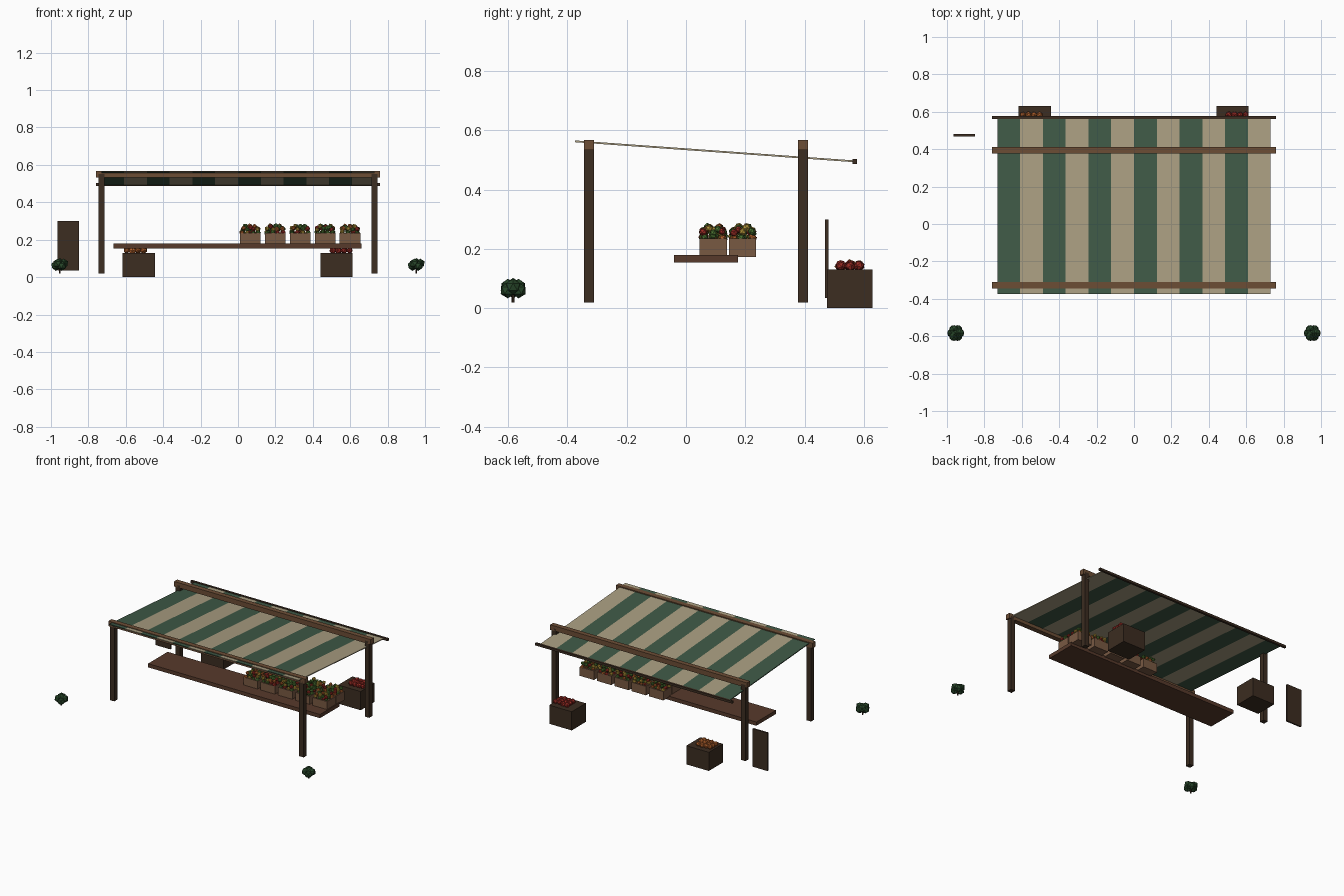
import bpy, bmesh, math, random
from mathutils import Vector, Matrix

if "Cube" in bpy.data.objects:
    bpy.data.objects.remove(bpy.data.objects["Cube"])

random.seed(4)


def mat(name, r, g, b):
    m = bpy.data.materials.new(name)
    m.diffuse_color = (r, g, b, 1)
    m.use_nodes = True
    m.node_tree.nodes["Principled BSDF"].inputs["Base Color"].default_value = m.diffuse_color
    return m


DARK = mat("dark_wood", 0.045, 0.026, 0.015)
BEAM = mat("beam_wood", 0.15, 0.075, 0.036)
SHELF = mat("shelf_wood", 0.095, 0.042, 0.024)
CRATE = mat("crate_wood", 0.19, 0.10, 0.055)
GREEN = mat("green_cloth", 0.05, 0.10, 0.062)
CREAM = mat("cream_cloth", 0.40, 0.34, 0.22)
LEAF = mat("leaf", 0.02, 0.06, 0.022)
RED = mat("red_fruit", 0.33, 0.025, 0.018)
ORANGE = mat("orange_fruit", 0.45, 0.12, 0.025)
YELLOW = mat("yellow_fruit", 0.45, 0.30, 0.04)
VEG = mat("green_veg", 0.07, 0.17, 0.03)


def finish(name, bm, mats):
    me = bpy.data.meshes.new(name)
    bm.to_mesh(me)
    bm.free()
    for m in mats:
        me.materials.append(m)
    ob = bpy.data.objects.new(name, me)
    bpy.context.collection.objects.link(ob)
    return ob


def add_box(bm, lo, hi):
    lo, hi = Vector(lo), Vector(hi)
    mtx = Matrix.Translation((lo + hi) / 2) @ Matrix.Diagonal((*(hi - lo), 1))
    bmesh.ops.create_cube(bm, size=1, matrix=mtx)


def box(name, lo, hi, m):
    bm = bmesh.new()
    add_box(bm, lo, hi)
    return finish(name, bm, [m])


def produce(name, spots, radius, mats):
    """Heap of small low-poly fruits, one random colour each."""
    bm = bmesh.new()
    for p in spots:
        r = radius * random.uniform(0.85, 1.15)
        mtx = Matrix.Translation(p) @ Matrix.Rotation(random.random() * 3, 4, (1, 1, 0.5))
        res = bmesh.ops.create_icosphere(bm, subdivisions=1, radius=r, matrix=mtx)
        idx = random.randrange(len(mats))
        for f in {f for v in res["verts"] for f in v.link_faces}:
            f.material_index = idx
    return finish(name, bm, mats)


# Posts and the two long beams
for row, y in (("front", -0.327), ("back", 0.395)):
    for side, x in (("left", -0.73), ("right", 0.73)):
        box(f"{row}_{side}_post", (x - .017, y - .017, .02), (x + .017, y + .017, .55), DARK)
    box(f"{row}_beam", (-.758, y - .017, .533), (.758, y + .017, .568), BEAM)

# Striped sloping awning
y0, z0, y1, z1 = -0.375, 0.563, 0.575, 0.495
bm = bmesh.new()
w = 1.46 / 12
for i in range(12):
    x = -0.73 + i * w
    ring = [(x, y0, z0), (x + w, y0, z0), (x + w, y1, z1), (x, y1, z1)]
    top = [bm.verts.new(Vector(p) + Vector((0, 0, .003))) for p in ring]
    low = [bm.verts.new(Vector(p) - Vector((0, 0, .003))) for p in ring]
    faces = [bm.faces.new(top), bm.faces.new(low[::-1])]
    for j in (0, 2):
        k = (j + 1) % 4
        faces.append(bm.faces.new((low[j], low[k], top[k], top[j])))
    for j in ([3] if i == 0 else [1] if i == 11 else []):
        k = (j + 1) % 4
        faces.append(bm.faces.new((low[j], low[k], top[k], top[j])))
    for f in faces:
        f.material_index = i % 2
finish("striped_awning", bm, [GREEN, CREAM])
box("awning_edge_rail", (-.76, .562, .487), (.76, .577, .503), DARK)

# Counter shelf
box("counter_shelf", (-.665, -.04, .154), (.66, .175, .18), SHELF)

# Two rows of five open produce crates
for row, (ya, yb, za) in enumerate(((.045, .138, .18), (.145, .236, .173))):
    for i in range(5):
        xa = .01 + i * .1335
        xb, zb, t = xa + .11, .235, .008
        bm = bmesh.new()
        add_box(bm, (xa, ya, za), (xb, yb, za + t))
        add_box(bm, (xa, ya, za), (xb, ya + t, zb))
        add_box(bm, (xa, yb - t, za), (xb, yb, zb))
        add_box(bm, (xa, ya + t, za), (xa + t, yb - t, zb))
        add_box(bm, (xb - t, ya + t, za), (xb, yb - t, zb))
        finish(f"produce_crate_{row}_{i}", bm, [CRATE])
        spots = []
        for layer, (nx, ny, z, inset) in enumerate(((4, 3, .238, .014), (4, 3, .258, .016),
                                                    (3, 2, .27, .03))):
            for a in range(nx):
                for b in range(ny):
                    px = xa + inset + (xb - xa - 2 * inset) * a / (nx - 1)
                    py = ya + inset + (yb - ya - 2 * inset) * b / (ny - 1)
                    j = [random.uniform(-.005, .005) for _ in range(3)]
                    spots.append(Vector((px + j[0], py + j[1], z + j[2])))
        produce(f"vegetables_{row}_{i}", spots, .013, [RED, VEG, YELLOW, ORANGE, VEG])

# Floor boxes behind the stall with fruit on top
for side, xa, fa, m in (("left", -.617, -.595, ORANGE), ("right", .44, .507, RED)):
    box(f"{side}_floor_box", (xa, .475, 0), (xa + .173, .63, .13), DARK)
    spots = [Vector((fa + .03 * a, .522 + .031 * b, .143 + random.uniform(-.003, .003)))
             for a in range(4) for b in range(3)]
    produce(f"{side}_floor_fruit", spots, .019, [m])

# Leaning sign board
box("sign_board", (-.965, .469, .035), (-.85, .48, .30), DARK)

# Small bushes at the front corners
for side, x in (("left", -.953), ("right", .953)):
    bm = bmesh.new()
    for k in range(6):
        a = k * math.tau / 6
        c = (x + .021 * math.cos(a), -.583 + .021 * math.sin(a), .066 + .006 * (-1) ** k)
        bmesh.ops.create_icosphere(bm, subdivisions=1, radius=.027, matrix=Matrix.Translation(c)
                                   @ Matrix.Rotation(a, 4, 'Z'))
    bmesh.ops.create_icosphere(bm, subdivisions=1, radius=.03,
                               matrix=Matrix.Translation((x, -.583, .072)))
    finish(f"{side}_bush", bm, [LEAF])
    bm = bmesh.new()
    bmesh.ops.create_cone(bm, cap_ends=True, segments=6, radius1=.005, radius2=.005, depth=.04,
                          matrix=Matrix.Translation((x, -.583, .04)))
    finish(f"{side}_bush_stem", bm, [DARK])
